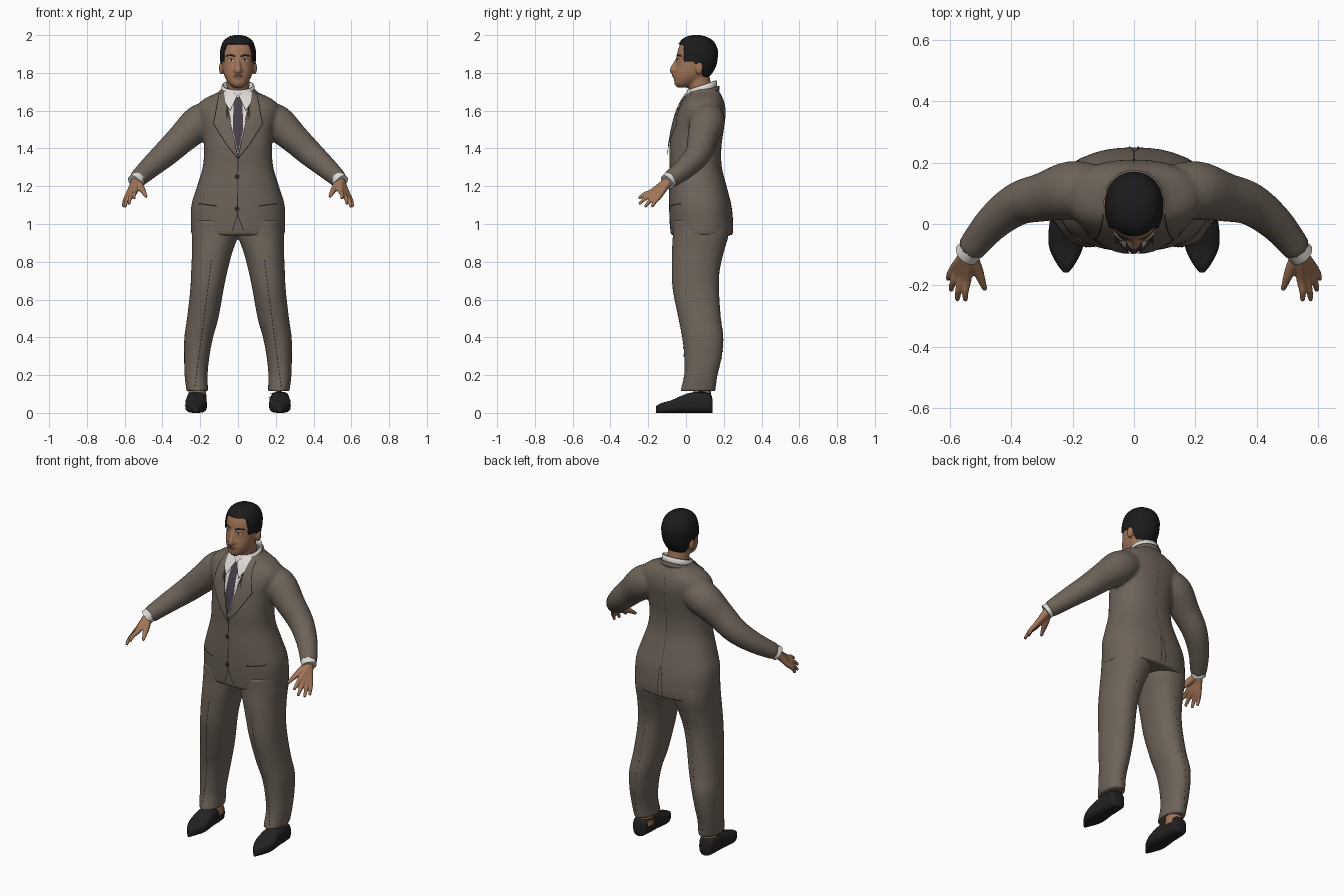
import bpy, bmesh, math
from mathutils import Vector, Matrix
from mathutils.bvhtree import BVHTree

cube = bpy.data.objects.get("Cube")
if cube:
    bpy.data.objects.remove(cube, do_unlink=True)


def material(name, *rgb):
    m = bpy.data.materials.new(name)
    m.use_nodes = True
    m.diffuse_color = (*rgb, 1)
    bsdf = m.node_tree.nodes["Principled BSDF"]
    bsdf.inputs["Base Color"].default_value = (*rgb, 1)
    bsdf.inputs["Roughness"].default_value = 0.8
    return m


SUIT = material("suit brown grey", .155, .125, .10)
SKIN = material("skin", .36, .18, .10)
HAIR = material("hair black", .011, .011, .012)
SHIRT = material("shirt white", .72, .71, .68)
TIE = material("tie plum", .065, .05, .07)
SHOE = material("shoe black", .016, .016, .016)
INK = material("seam dark", .022, .018, .016)
LIP = material("lip", .24, .10, .07)


# ---- helpers ----
def resample(rows, steps=5):
    """Catmull-Rom interpolation of rows of numbers."""
    rows = [Vector(r) for r in rows]
    out = []
    for i in range(len(rows) - 1):
        a, b, c, d = (rows[max(0, min(len(rows) - 1, i + k))] for k in (-1, 0, 1, 2))
        for s in range(steps):
            t = s / steps
            out.append(b + (c - a) * (t / 2) + (a * 2 - b * 5 + c * 4 - d) * (t * t / 2)
                       + (b * 3 - a - c * 3 + d) * (t ** 3 / 2))
    return out + [rows[-1]]


def loft(bm, sections, power=2.0, n=40, caps=True):
    """Skin superellipse sections given as (centre, u axis, v axis)."""
    def sgn(v):
        return math.copysign(abs(v) ** (2 / power), v)
    rings = []
    for c, u, v in sections:
        angles = [math.tau * k / n for k in range(n)]
        rings.append([bm.verts.new(c + u * sgn(math.cos(a)) + v * sgn(math.sin(a))) for a in angles])
    for r0, r1 in zip(rings, rings[1:]):
        for k in range(n):
            j = (k + 1) % n
            bm.faces.new((r0[k], r0[j], r1[j], r1[k]))
    if caps:
        bm.faces.new(rings[0])
        bm.faces.new(rings[-1])


def stack(bm, rows, side=1, **kw):
    """Level sections from rows of z, centre x, half width, front y, back y."""
    loft(bm, [(Vector((side * x, (f + b) / 2, z)), Vector((w, 0, 0)), Vector((0, (b - f) / 2, 0)))
              for z, x, w, f, b in resample(rows)], **kw)


def tube(bm, rows, side=1, n=20):
    """Round sections along a path of x, y, z, radius."""
    pts = resample(rows)
    pos = [Vector((side * p[0], p[1], p[2])) for p in pts]
    secs = []
    for i, p in enumerate(pts):
        d = pos[min(i + 1, len(pos) - 1)] - pos[max(i - 1, 0)]
        q = d.to_track_quat('Z', 'Y')
        secs.append((pos[i], q @ Vector((p[3], 0, 0)), q @ Vector((0, p[3], 0))))
    loft(bm, secs, n=n)


def ball(bm, at, size):
    bmesh.ops.create_uvsphere(bm, u_segments=20, v_segments=12, radius=1,
                              matrix=Matrix.Translation(at) @ Matrix.Diagonal((*size, 1)))


def finish(bm, name, mat, voxel=0, smooth=4):
    """Turn a bmesh into an object, optionally fusing its parts into one skin."""
    bmesh.ops.recalc_face_normals(bm, faces=bm.faces[:])
    me = bpy.data.meshes.new(name)
    bm.to_mesh(me)
    bm.free()
    ob = bpy.data.objects.new(name, me)
    bpy.context.collection.objects.link(ob)
    if voxel:
        r = ob.modifiers.new("fuse", 'REMESH')
        r.mode = 'VOXEL'
        r.voxel_size = voxel
        s = ob.modifiers.new("soften", 'SMOOTH')
        s.iterations = smooth
        deps = bpy.context.evaluated_depsgraph_get()
        me = bpy.data.meshes.new_from_object(ob.evaluated_get(deps))
        ob.modifiers.clear()
        ob.data = me
    me.materials.clear()
    me.materials.append(mat)
    me.shade_smooth()
    me.set_sharp_from_angle(angle=math.radians(50))
    return ob


def surface(ob):
    return BVHTree.FromPolygons([v.co for v in ob.data.vertices], [p.vertices for p in ob.data.polygons])


def drape(name, outlines, mat, target, lift=.004, back=False, cuts=4):
    """Lay flat x, z outlines on a surface, seen from the front or the back."""
    bm = bmesh.new()
    for o in outlines:
        bm.faces.new([bm.verts.new((x, 0, z)) for x, z in o])
    bmesh.ops.triangulate(bm, faces=bm.faces[:])
    bmesh.ops.subdivide_edges(bm, edges=bm.edges[:], cuts=cuts, use_grid_fill=True)
    d = Vector((0, -1 if back else 1, 0))
    for v in bm.verts:
        hit = target.ray_cast(v.co - d * 2, d)[0]
        v.co = (hit if hit else v.co) - d * lift
    ob = finish(bm, name, mat)
    if sum(p.normal.y * p.area for p in ob.data.polygons) * d.y > 0:
        ob.data.flip_normals()
    return ob


def strokes(points, width=.005):
    """Thin quads following a line of x, z points."""
    out = []
    for a, b in zip(points, points[1:]):
        a, b = Vector(a), Vector(b)
        s = (b - a).orthogonal().normalized() * width / 2
        out.append([a + s, b + s, b - s, a - s])
    return out


def mirrored(outlines):
    return outlines + [[(-x, z) for x, z in o] for o in outlines]


def disc(x, z, rx, rz, n=14):
    return [(x + rx * math.cos(math.tau * k / n), z + rz * math.sin(math.tau * k / n)) for k in range(n)]


# ---- jacket with sleeves ----
bm = bmesh.new()
stack(bm, [(.94, 0, .247, -.08, .247), (1.0, 0, .25, -.086, .25), (1.1, 0, .247, -.09, .24),
           (1.2, 0, .217, -.09, .215), (1.3, 0, .187, -.087, .19), (1.4, 0, .18, -.088, .187),
           (1.5, 0, .19, -.073, .2), (1.58, 0, .212, -.053, .21), (1.63, 0, .212, -.03, .206),
           (1.665, 0, .175, -.01, .195), (1.695, 0, .11, .01, .18), (1.72, 0, .08, .03, .165)], power=2.3)
for s in (1, -1):
    tube(bm, [(.13, .11, 1.57, .085), (.205, .11, 1.535, .095), (.295, .088, 1.455, .08),
              (.38, .065, 1.375, .07), (.465, .0, 1.30, .058), (.535, -.085, 1.235, .046)], s, n=28)
jacket = finish(bm, "jacket", SUIT, .009, 5)
coat = surface(jacket)

# ---- trousers ----
bm = bmesh.new()
for s in (1, -1):
    stack(bm, [(1.02, .12, .12, -.07, .225), (.94, .122, .123, -.07, .225), (.85, .137, .107, -.075, .2),
               (.75, .152, .096, -.075, .178), (.65, .165, .088, -.07, .175), (.5, .187, .083, -.04, .185),
               (.4, .208, .076, -.02, .198), (.3, .218, .067, -.01, .19), (.2, .222, .061, -.01, .167),
               (.115, .215, .057, -.03, .155)], s, power=2.2)
trousers = finish(bm, "trousers", SUIT, .009, 4)
legs = surface(trousers)

# ---- shoes, ankles, cuffs and hands ----
for s, side in ((1, "left"), (-1, "right")):
    bm = bmesh.new()
    shoe = [(.14, .025, .07), (.13, .042, .1), (.08, .05, .112), (.02, .052, .106), (-.03, .057, .088),
            (-.08, .054, .066), (-.13, .03, .052), (-.158, .008, .036)]
    loft(bm, [(Vector((s * .222, y, h / 2)), Vector((w, 0, 0)), Vector((0, 0, h / 2)))
              for y, w, h in resample(shoe)], power=3)
    finish(bm, side + "_shoe", SHOE)

    bm = bmesh.new()
    tube(bm, [(.215, .085, .06, .048), (.215, .085, .13, .046)], s)
    finish(bm, side + "_ankle", SKIN)

    bm = bmesh.new()
    tube(bm, [(.52, -.07, 1.25, .041), (.547, -.1, 1.222, .042)], s)
    finish(bm, side + "_cuff", SHIRT)

    # each finger runs from the wrist over its knuckle to the tip
    bm = bmesh.new()
    wrist = Vector((.54, -.09, 1.23))
    index, little = Vector((.545, -.183, 1.17)), Vector((.588, -.145, 1.142))
    tips = [(.55, -.25, 1.135), (.577, -.249, 1.105), (.598, -.217, 1.09), (.606, -.18, 1.09)]
    for k, tip in enumerate(tips):
        knuckle = index.lerp(little, k / 3)
        mid = knuckle.lerp(Vector(tip), .55) + Vector((.003, 0, .006))
        tube(bm, [(*wrist, .026), (*wrist.lerp(knuckle, .5), .019), (*knuckle, .0145),
                  (*mid, .0115), (*tip, .008)], s, n=14)
    tube(bm, [(*wrist, .024), (.513, -.145, 1.19, .019), (.497, -.185, 1.165, .013),
              (.486, -.215, 1.143, .008)], s, n=14)
    finish(bm, side + "_hand", SKIN, .0045, 3)

# ---- head with neck, nose and ears ----
skull = [(1.722, 0, .022, -.045, .02), (1.74, 0, .045, -.06, .05), (1.77, 0, .066, -.063, .1),
         (1.80, 0, .077, -.062, .13), (1.84, 0, .084, -.054, .152), (1.88, 0, .087, -.05, .16),
         (1.92, 0, .086, -.043, .16), (1.96, 0, .073, -.026, .142), (1.983, 0, .048, .002, .108),
         (1.993, 0, .012, .042, .07)]
bm = bmesh.new()
stack(bm, skull, power=2.15)
tube(bm, [(0, .08, 1.66, .062), (0, .075, 1.72, .06), (0, .06, 1.79, .062)])
tube(bm, [(0, -.042, 1.88, .009), (0, -.058, 1.845, .012), (0, -.068, 1.815, .019), (0, -.058, 1.803, .016)])
for s in (1, -1):
    ball(bm, (s * .088, .07, 1.825), (.013, .02, .034))
    ball(bm, (s * .016, -.056, 1.813), (.012, .014, .01))
ball(bm, (0, -.056, 1.784), (.028, .014, .018))
head = finish(bm, "head", SKIN, .006, 3)
face = surface(head)

# ---- hair cap cut from a copy of the skull ----
bm = bmesh.new()
stack(bm, skull, power=2.15, n=96)
bmesh.ops.subdivide_edges(bm, edges=bm.edges[:], cuts=1, use_grid_fill=True)


def is_hair(c):
    if c.y < -.008:
        return c.z > 1.95 - max(0, abs(c.x) - .05) * .6
    return c.z > (1.862 if c.y < .045 else 1.85 if c.y < .088 else 1.785)


bald = [f for f in bm.faces if not is_hair(f.calc_center_median())]
bmesh.ops.delete(bm, geom=bald, context='FACES')
hair = finish(bm, "hair", HAIR)
shell = hair.modifiers.new("thickness", 'SOLIDIFY')
shell.thickness = .008
shell.offset = 1

# ---- face details ----
drape("eyebrows", mirrored([[(.014, 1.882), (.04, 1.890), (.066, 1.884), (.06, 1.895), (.035, 1.9), (.014, 1.893)]]),
      HAIR, face, .003)
drape("eye_whites", mirrored([disc(.036, 1.868, .015, .0055)]), SHIRT, face, .002)
drape("irises", mirrored([disc(.036, 1.868, .0065, .006)]), HAIR, face, .004)
drape("eyelids", mirrored(strokes([(.019, 1.869), (.03, 1.8755), (.043, 1.8755), (.054, 1.869)], .004)),
      INK, face, .004)
drape("lips", [disc(0, 1.783, .027, .009)], LIP, face, .002)
drape("mouth_line", strokes([(-.026, 1.783), (0, 1.784), (.026, 1.783)], .003), INK, face, .004)

# ---- shirt front, tie and collar ----
drape("shirt_front", [[(-.07, 1.705), (.07, 1.705), (.055, 1.6), (0, 1.37), (-.055, 1.6)]], SHIRT, coat, .004)
drape("tie", [[(-.022, 1.672), (.022, 1.672), (.015, 1.635), (.028, 1.5), (0, 1.375), (-.028, 1.5), (-.015, 1.635)]],
      TIE, coat, .008)
drape("collar_points", mirrored([[(.004, 1.682), (.05, 1.715), (.075, 1.70), (.066, 1.64), (.042, 1.6)]]),
      SHIRT, coat, .012)
drape("collar_edges", mirrored(strokes([(.004, 1.68), (.042, 1.6), (.066, 1.64)], .003)), INK, coat, .013)


def collar(name, mat, low, high, grow):
    """Band around the neck, rising towards the back."""
    bm = bmesh.new()
    loft(bm, [(Vector((0, .085, z)), Vector((w + grow, 0, 0)), Vector((0, w * .92 + grow, 0)))
              for z, w in ((low, .083), ((low + high) / 2, .087), (high, .086))], caps=False)
    for v in bm.verts:
        v.co.z += (v.co.y - .085) * .32
    ob = finish(bm, name, mat)
    ob.modifiers.new("thickness", 'SOLIDIFY').thickness = .008


collar("shirt_collar", SHIRT, 1.68, 1.735, 0)
collar("jacket_collar", SUIT, 1.665, 1.702, .012)

# ---- lapels, closure and pockets ----
lapel = [(.064, 1.705), (.1, 1.69), (.13, 1.53), (.06, 1.42), (0, 1.345), (.012, 1.41), (.055, 1.6)]
drape("lapels", mirrored([lapel]), SUIT, coat, .009)
drape("lapel_seams", mirrored(strokes(lapel[1:5], .004) + strokes([lapel[4], lapel[5], lapel[6], lapel[0]], .003)),
      INK, coat, .0095)
drape("jacket_opening", strokes([(0, 1.35), (-.003, 1.05), (-.03, .962)], .004)
      + strokes([(-.003, 1.05), (.03, .962)], .004), INK, coat, .003)
drape("jacket_buttons", [disc(-.005, z, .013, .013) for z in (1.25, 1.08)], INK, coat, .007)
drape("pocket_seams", mirrored(strokes([(.11, 1.095), (.21, 1.108)], .007)), INK, coat, .003)
drape("back_vent", strokes([(.0, 1.13), (.012, 1.1), (.015, .955)], .004)
      + strokes([(0, 1.13), (-.012, 1.05), (-.016, .955)], .004), INK, coat, .003, back=True)
drape("back_seam", strokes([(0, 1.66), (0, 1.13)], .002), INK, coat, .002, back=True, cuts=12)

# ---- stitched trouser creases ----
top, foot = Vector((.14, .81)), Vector((.23, .13))
dashes = []
for k in range(34):
    dashes += strokes([top.lerp(foot, k / 34), top.lerp(foot, (k + .6) / 34)], .005)
drape("front_creases", mirrored(dashes), INK, legs, .003, cuts=1)
drape("back_creases", mirrored(dashes[::2]), INK, legs, .003, back=True, cuts=1)
